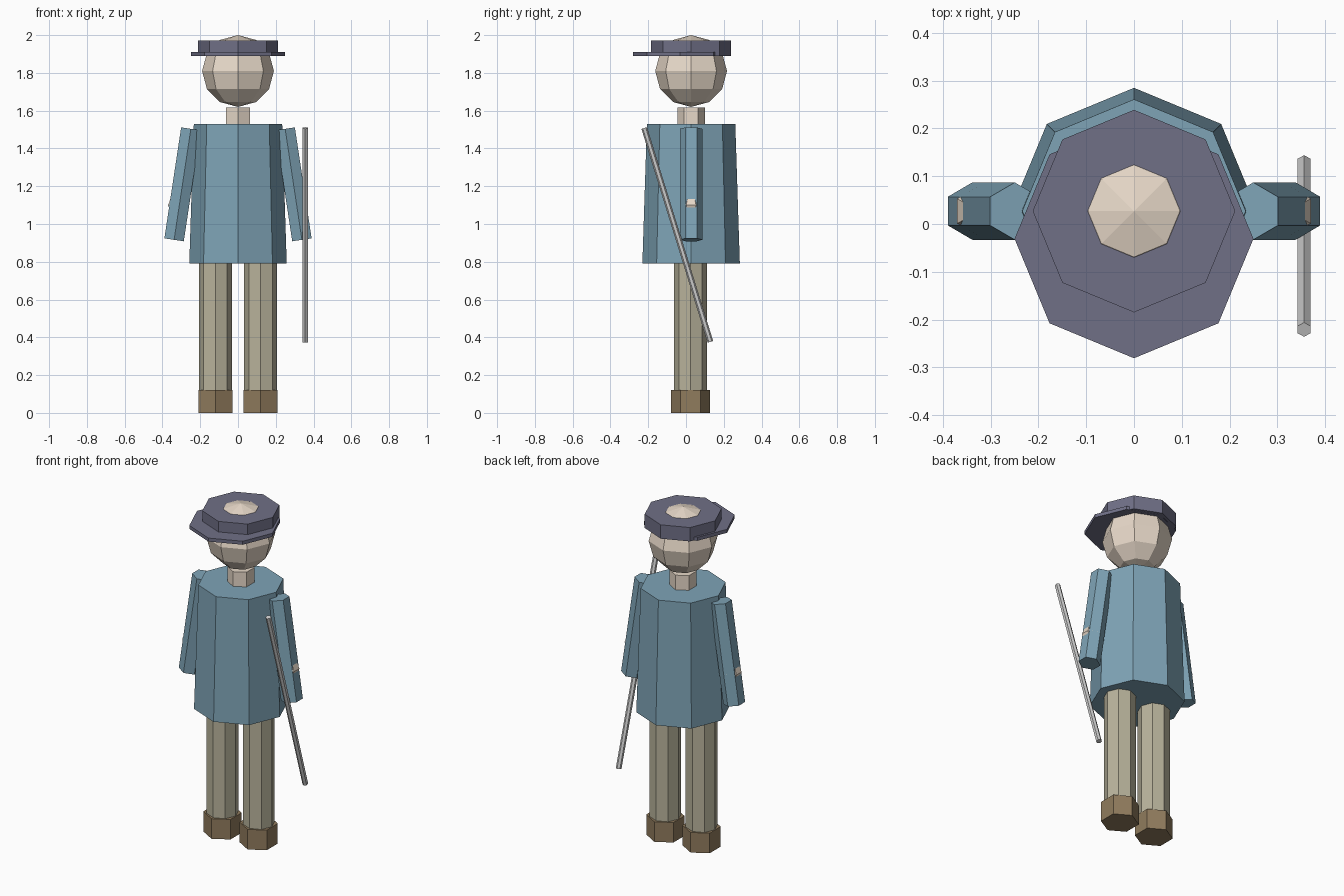
import bpy, bmesh
from mathutils import Matrix, Euler

if "Cube" in bpy.data.objects:
    bpy.data.objects.remove(bpy.data.objects["Cube"])

CY = 0.027  # body axis in y


def material(name, rgb):
    m = bpy.data.materials.new(name)
    m.diffuse_color = (*rgb, 1)
    m.use_nodes = True
    m.node_tree.nodes["Principled BSDF"].inputs["Base Color"].default_value = m.diffuse_color
    return m


SKIN = material("skin", (0.80, 0.69, 0.58))
COAT = material("coat_blue", (0.21, 0.37, 0.47))
CLOTH = material("trouser_cloth", (0.48, 0.45, 0.33))
LEATHER = material("leather", (0.28, 0.20, 0.11))
FELT = material("hat_felt", (0.16, 0.16, 0.24))


def finish(name, bm, mat):
    mesh = bpy.data.meshes.new(name)
    bm.to_mesh(mesh)
    bm.free()
    if mat:
        mesh.materials.append(mat)
    bpy.context.collection.objects.link(bpy.data.objects.new(name, mesh))


def prism(name, sides, r_bottom, r_top, height, centre, mat=None, rot=(0, 0, 0)):
    bm = bmesh.new()
    place = Matrix.Translation(centre) @ Euler(rot).to_matrix().to_4x4()
    bmesh.ops.create_cone(bm, cap_ends=True, segments=sides, radius1=r_bottom,
                          radius2=r_top, depth=height, matrix=place)
    finish(name, bm, mat)


def ball(name, sides, rings, radius, centre, mat):
    bm = bmesh.new()
    bmesh.ops.create_uvsphere(bm, u_segments=sides, v_segments=rings,
                              radius=radius, matrix=Matrix.Translation(centre))
    finish(name, bm, mat)


# Coat, neck and head
prism("coat", 8, 0.258, 0.234, 0.74, (0, CY, 1.16), COAT)
prism("neck", 6, 0.073, 0.073, 0.09, (0, CY, 1.573), SKIN)
ball("head", 8, 6, 0.19, (0, CY, 1.81), SKIN)

# Hat: crown on the head axis, brim shifted forward
prism("hat_crown", 8, 0.212, 0.212, 0.083, (0, CY, 1.931), FELT)
prism("hat_brim", 8, 0.25, 0.25, 0.021, (0, -0.031, 1.899), FELT)

# Limbs, mirrored left and right
for side, s in (("left", -1), ("right", 1)):
    prism(f"{side}_leg", 8, 0.0875, 0.0875, 0.70, (s * 0.12, CY - 0.003, 0.45), CLOTH)
    prism(f"{side}_boot", 6, 0.104, 0.104, 0.12, (s * 0.12, CY - 0.003, 0.06), LEATHER)
    prism(f"{side}_arm", 6, 0.06, 0.06, 0.594, (s * 0.294, CY, 1.21), COAT,
          (0, -s * 0.15, 0))
    # hand just breaks through the outer sleeve
    ball(f"{side}_hand", 6, 4, 0.052, (s * 0.325, CY, 1.1), SKIN)

# Slanted staff beside the right arm
prism("staff", 6, 0.0156, 0.0156, 1.185, (0.356, -0.046, 0.942), None, (0.3, 0, 0))
